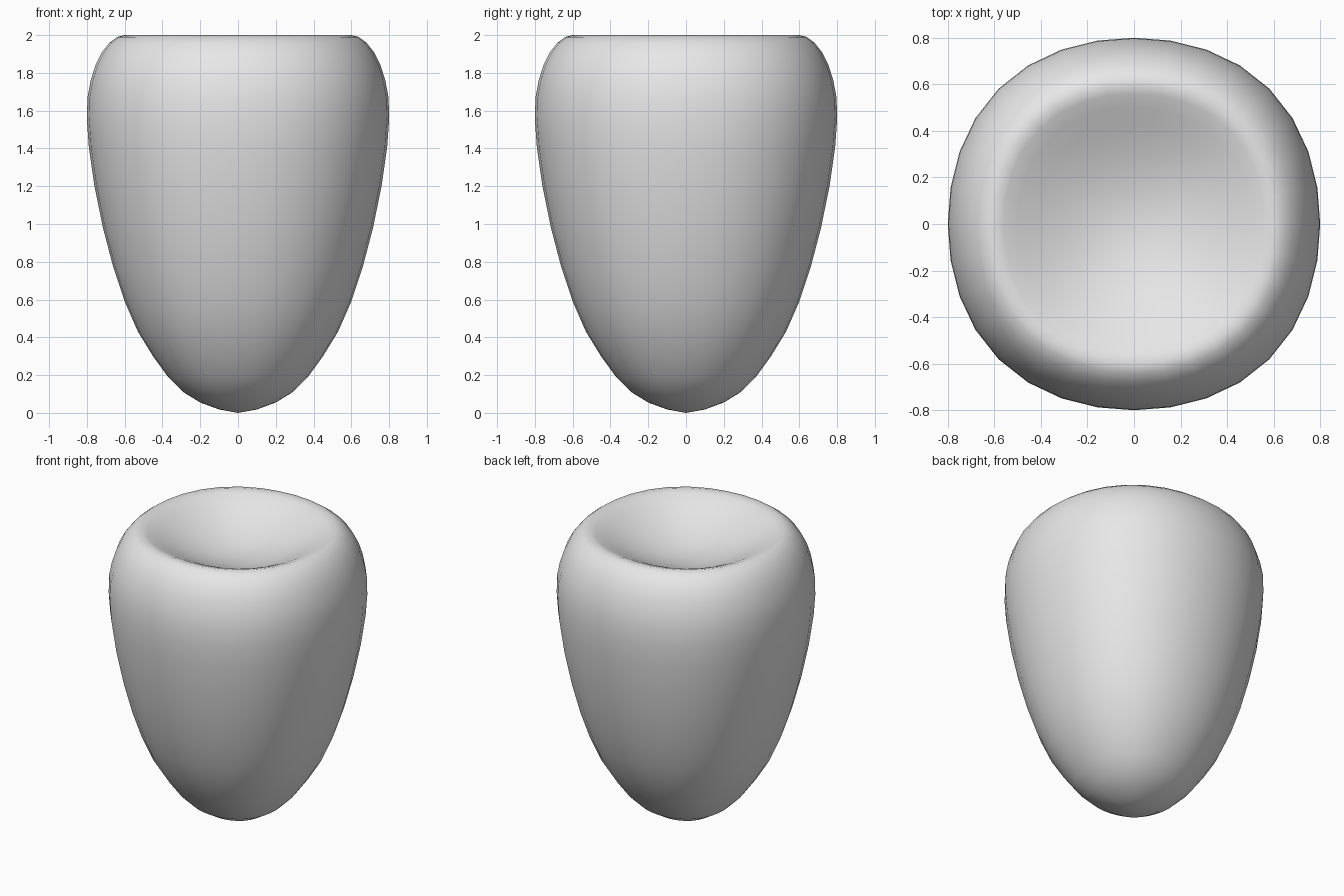
import bpy
import bmesh
from math import cos, sin, tau

SIDES = 32
SQUARENESS = 0.028

# Radius and height from the bottom tip, over the rim, into the shallow dish
PROFILE = [
    (0, 0), (.1, .018), (.2, .055), (.29, .11), (.37, .19), (.45, .3),
    (.53, .43), (.6, .59), (.66, .77), (.715, .98), (.76, 1.2),
    (.79, 1.41), (.8, 1.55), (.797, 1.67), (.78, 1.76), (.755, 1.84),
    (.72, 1.91), (.68, 1.96), (.64, 1.99), (.6, 2), (.56, 1.988),
    (.5, 1.96), (.42, 1.92), (.3, 1.865), (.15, 1.82), (0, 1.805),
]


def make_material(name, color):
    material = bpy.data.materials.new(name)
    material.use_nodes = True
    material.diffuse_color = color
    shader = material.node_tree.nodes["Principled BSDF"]
    shader.inputs["Base Color"].default_value = color
    return material


def make_ring(bm, radius, height):
    """A slightly squared circle, or a single vertex on the axis."""
    if radius == 0:
        return [bm.verts.new((0, 0, height))]
    ring = []
    for i in range(SIDES):
        angle = tau * i / SIDES
        r = radius * (1 + SQUARENESS * sin(2 * angle) ** 2)
        ring.append(bm.verts.new((r * cos(angle), r * sin(angle), height)))
    return ring


def bridge(bm, lower, upper):
    """Join two neighbouring rings with quads, or with a fan at the axis."""
    for i in range(SIDES):
        j = (i + 1) % SIDES
        if len(lower) == 1:
            corners = (lower[0], upper[j], upper[i])
        elif len(upper) == 1:
            corners = (lower[i], lower[j], upper[0])
        else:
            corners = (lower[i], lower[j], upper[j], upper[i])
        bm.faces.new(corners).smooth = True


cube = bpy.data.objects.get("Cube")
if cube:
    bpy.data.objects.remove(cube, do_unlink=True)

# Tapered body with a rounded rim and dished top
bm = bmesh.new()
rings = [make_ring(bm, radius, height) for radius, height in PROFILE]
for lower, upper in zip(rings, rings[1:]):
    bridge(bm, lower, upper)
bmesh.ops.recalc_face_normals(bm, faces=bm.faces)

mesh = bpy.data.meshes.new("tapered_body")
bm.to_mesh(mesh)
bm.free()
mesh.materials.append(make_material("light_grey", (.8, .8, .8, 1)))
body = bpy.data.objects.new("tapered_body", mesh)
bpy.context.collection.objects.link(body)
